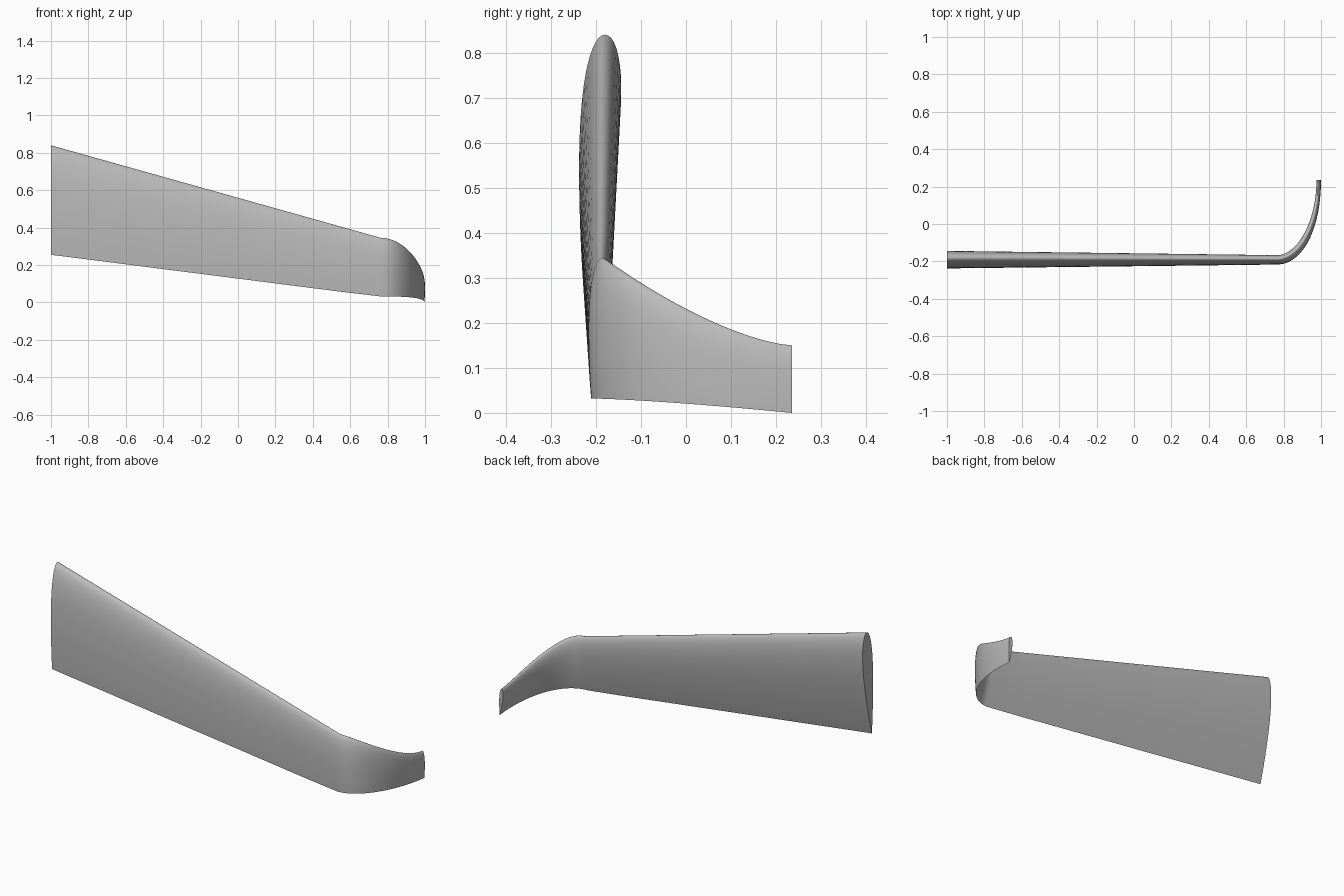
import bpy, bmesh, math

cube = bpy.data.objects.get("Cube")
if cube:
    bpy.data.objects.remove(cube, do_unlink=True)

grey = bpy.data.materials.new("satin grey")
grey.use_nodes = True
colour = (0.5, 0.5, 0.5, 1)
grey.diffuse_color = colour
grey.node_tree.nodes["Principled BSDF"].inputs["Base Color"].default_value = colour


def airfoil(n=28):
    """Closed cambered section: (chord fraction, offset) from trailing edge around the nose."""
    def point(c, side):
        half = 0.75 * (0.2969 * math.sqrt(c) - 0.126 * c - 0.3516 * c**2
                       + 0.2843 * c**3 - 0.1036 * c**4)
        return c, -0.079 * c**1.3 + side * half
    stops = [(1 - math.cos(math.pi * i / n)) / 2 for i in range(n + 1)]
    return [point(c, 1) for c in reversed(stops)] + [point(c, -1) for c in stops[1:-1]]


def stations():
    """Nose x, y, z, trailing edge z and bend angle of each section along the span."""
    out = []
    for i in range(8):                      # straight tapered wing
        f = i / 8
        out.append((-1 + 1.765 * f, -0.18 - 0.006 * f, 0.84 - 0.495 * f, 0.255 - 0.225 * f, 0))
    for i in range(29):                     # swept, curled winglet
        a = math.pi / 2 * i / 28
        u = max(math.cos(a), 0)
        bend = math.atan2(0.421 * math.sin(a), 0.22 * u)
        out.append((0.765 + 0.22 * math.sin(a), 0.235 - 0.421 * u,
                    0.15 + 0.195 * u**1.5, 0.032 * (1 - (1 - u)**1.3), bend))
    return out


# Loft the sections into one closed wing
bm = bmesh.new()
section = airfoil()
rings = []
for x, y, top, low, bend in stations():
    chord = top - low
    rings.append([bm.verts.new((x - math.sin(bend) * t * chord,
                                y + math.cos(bend) * t * chord,
                                top - c * chord)) for c, t in section])
for a, b in zip(rings, rings[1:]):
    for i in range(len(a)):
        j = (i + 1) % len(a)
        bm.faces.new((a[i], a[j], b[j], b[i]))
bm.faces.new(rings[0])                      # root cap
bm.faces.new(rings[-1])                     # tip cap
bmesh.ops.recalc_face_normals(bm, faces=bm.faces)
mesh = bpy.data.meshes.new("wing_with_winglet")
bm.to_mesh(mesh)
bm.free()
mesh.materials.append(grey)
wing = bpy.data.objects.new("wing_with_winglet", mesh)
bpy.context.collection.objects.link(wing)
bpy.ops.object.select_all(action="DESELECT")
wing.select_set(True)
bpy.context.view_layer.objects.active = wing
bpy.ops.object.shade_smooth_by_angle(angle=math.radians(40))
